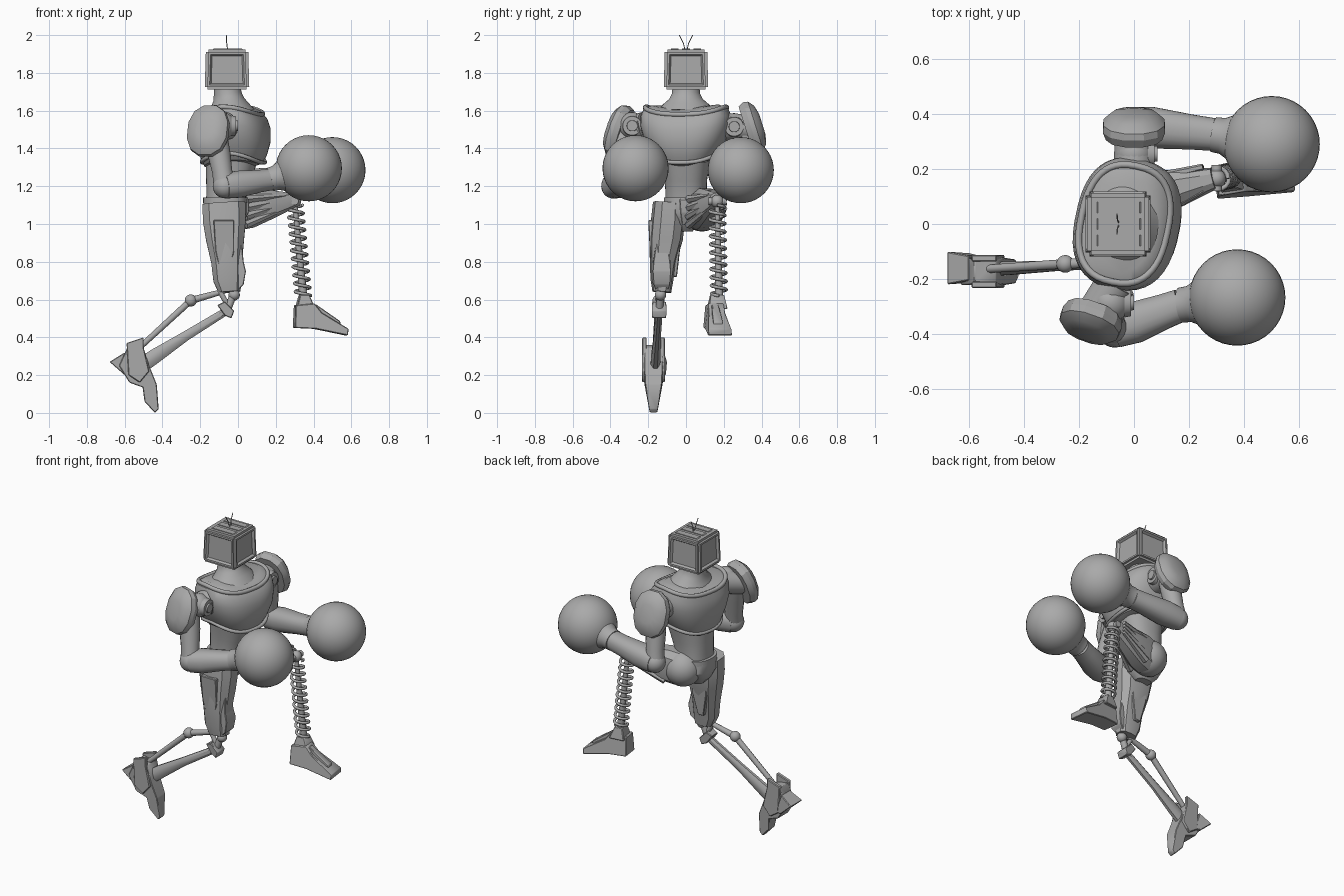
import bpy, bmesh
from math import sin, cos, pi, radians, copysign
from mathutils import Vector, Matrix

old = bpy.data.objects.get("Cube")
if old:
    bpy.data.objects.remove(old)

GREY = (0.4, 0.4, 0.4, 1)
mat = bpy.data.materials.new("plain grey")
mat.use_nodes = True
mat.diffuse_color = GREY
mat.node_tree.nodes["Principled BSDF"].inputs["Base Color"].default_value = GREY


def finish(name, bm, bevel=0, angle=35):
    """Turn a bmesh into a named object with shading and an optional bevel."""
    bmesh.ops.recalc_face_normals(bm, faces=bm.faces)
    if bevel:
        bmesh.ops.bevel(bm, geom=list(bm.edges), offset=bevel, segments=1, affect='EDGES')
    mesh = bpy.data.meshes.new(name)
    bm.to_mesh(mesh)
    bm.free()
    mesh.materials.append(mat)
    mesh.polygons.foreach_set("use_smooth", [True] * len(mesh.polygons))
    mesh.set_sharp_from_angle(angle=radians(angle))
    obj = bpy.data.objects.new(name, mesh)
    bpy.context.collection.objects.link(obj)
    return obj


def loft(name, rings, sides=32, power=2, yaw=0, bend=0, angle=35):
    """Skin rings (x, y, z, ru, rv) that stand square to the first-to-last axis."""
    d = (Vector(rings[-1][:3]) - Vector(rings[0][:3])).normalized()
    ref = Vector((0, 0, 1)) if abs(d.y) > 0.75 else Vector((0, 1, 0))
    v = (ref - d * d.dot(ref)).normalized()
    v = Matrix.Rotation(radians(yaw), 3, d) @ v
    u = v.cross(d)
    bm = bmesh.new()
    loops = []
    for x, y, z, ru, rv in rings:
        loop = []
        for i in range(sides):
            a = 2 * pi * (i + 0.5) / sides
            c, s = [copysign(abs(t) ** (2 / power), t) for t in (cos(a), sin(a))]
            loop.append(bm.verts.new(Vector((x, y, z)) + u * c * ru + v * s * rv + d * bend * s * s))
        loops.append(loop)
    for low, high in zip(loops, loops[1:]):
        for i in range(sides):
            j = (i + 1) % sides
            bm.faces.new((low[i], low[j], high[j], high[i]))
    bm.faces.new(loops[0])
    bm.faces.new(loops[-1])
    return finish(name, bm, angle=angle)


def rod(name, a, b, ra, rb=None, sides=12):
    rb = ra if rb is None else rb
    return loft(name, [(*a, ra, ra), (*b, rb, rb)], sides)


def ball(name, centre, radius, segments=24):
    bm = bmesh.new()
    bmesh.ops.create_uvsphere(bm, u_segments=segments, v_segments=segments // 2, radius=radius,
                              matrix=Matrix.Translation(centre))
    return finish(name, bm, angle=60)


def prism(name, points, y, yaw=0, bevel=0.004):
    """Side profile of (x, z, half width), widened both ways about y and turned about its middle."""
    bm = bmesh.new()
    near = [bm.verts.new((x, y - w, z)) for x, z, w in points]
    far = [bm.verts.new((x, y + w, z)) for x, z, w in points]
    bm.faces.new(near)
    bm.faces.new(far)
    for i in range(len(points)):
        j = (i + 1) % len(points)
        bm.faces.new((near[i], near[j], far[j], far[i]))
    mid = Vector((sum(p[0] for p in points) / len(points), y, 0))
    bmesh.ops.rotate(bm, verts=bm.verts, cent=mid, matrix=Matrix.Rotation(radians(yaw), 3, 'Z'))
    return finish(name, bm, bevel)


def tube(name, points, radius, cyclic=False):
    """Round wire through the points, made into a mesh."""
    curve = bpy.data.curves.new(name, 'CURVE')
    curve.dimensions = '3D'
    curve.bevel_depth = radius
    curve.bevel_resolution = 2
    curve.use_fill_caps = True
    line = curve.splines.new('POLY')
    line.points.add(len(points) - 1)
    for p, co in zip(line.points, points):
        p.co = (*co, 1)
    line.use_cyclic_u = cyclic
    temp = bpy.data.objects.new(name, curve)
    bpy.context.collection.objects.link(temp)
    bm = bmesh.new()
    bm.from_mesh(temp.evaluated_get(bpy.context.evaluated_depsgraph_get()).to_mesh())
    bpy.data.objects.remove(temp)
    return finish(name, bm, angle=60)


def oval(cx, cy, z, ru, rv, yaw, droop, power=2.5):
    """Closed oval path whose front and back sag below its sides."""
    turn = Matrix.Rotation(radians(yaw), 3, 'Z')
    path = []
    for i in range(48):
        a = 2 * pi * i / 48
        c, s = [copysign(abs(t) ** (2 / power), t) for t in (cos(a), sin(a))]
        path.append(Vector((cx, cy, z - droop * c * c)) + turn @ Vector((ru * c, rv * s, 0)))
    return path


# Head: a boxy set with a sunken panel on each upright face
bm = bmesh.new()
bmesh.ops.create_cube(bm, size=1, matrix=Matrix.Translation((-0.058, 0, 1.818)) @ Matrix.Diagonal((0.236, 0.236, 0.212, 1)))
for vert in bm.verts:
    if vert.co.z > 1.82:
        vert.co.x = -0.058 + (vert.co.x + 0.058) * 0.95
        vert.co.y *= 0.95
bmesh.ops.bevel(bm, geom=list(bm.edges), offset=0.014, segments=2, affect='EDGES')
bm.normal_update()
for face in [f for f in bm.faces if f.calc_area() > 0.02 and abs(f.normal.z) < 0.5]:
    bmesh.ops.inset_region(bm, faces=[face], thickness=0.016, depth=0)
    bmesh.ops.inset_region(bm, faces=[face], thickness=0.012, depth=-0.014)
finish("head", bm)
for k in range(3):
    y = (k - 1) * 0.06
    prism("head_top_slat", [(-0.14, 1.92, 0.02), (0.03, 1.92, 0.02), (0.02, 1.928, 0.02), (-0.13, 1.928, 0.02)], y, 0, 0)
for side in (-1, 1):
    tube("antenna", [(-0.055, side * 0.004, 1.92), (-0.06, side * 0.015, 1.96), (-0.062, side * 0.036, 2.0)], 0.0025)

# Neck and twisted torso
TWIST = -12
loft("neck", [(-0.04, 0, 1.59, 0.13, 0.16), (-0.045, 0, 1.63, 0.1, 0.125), (-0.05, 0, 1.66, 0.082, 0.09),
              (-0.055, 0, 1.69, 0.074, 0.075), (-0.057, 0, 1.72, 0.072, 0.072)])
loft("chest", [(-0.03, 0, 1.3, 0.12, 0.11), (-0.025, 0, 1.31, 0.15, 0.155), (-0.022, 0, 1.35, 0.17, 0.185),
               (-0.02, 0, 1.42, 0.187, 0.22), (-0.025, 0, 1.49, 0.19, 0.24), (-0.03, 0, 1.54, 0.178, 0.24),
               (-0.04, 0, 1.58, 0.155, 0.225), (-0.045, 0, 1.6, 0.12, 0.18)], 40, 2.5, TWIST, 0.03)
tube("collar_rim", oval(-0.035, 0, 1.62, 0.158, 0.215, TWIST, 0.04), 0.013, True)
tube("chest_lower_rim", oval(-0.024, 0, 1.375, 0.162, 0.185, TWIST, 0.05), 0.011, True)
loft("waist", [(-0.065, 0, 1.1, 0.105, 0.11), (-0.062, 0, 1.16, 0.105, 0.108), (-0.05, 0, 1.24, 0.12, 0.112),
               (-0.035, 0, 1.34, 0.135, 0.13)], 32, 2.4, -5)
loft("belt", [(-0.068, 0, 1.11, 0.118, 0.118), (-0.068, 0, 1.14, 0.118, 0.118)], 32, 2.5)
loft("pelvis", [(-0.07, 0, 0.96, 0.05, 0.035), (-0.07, 0, 1.0, 0.09, 0.07), (-0.07, 0, 1.06, 0.118, 0.122),
                (-0.07, 0, 1.12, 0.115, 0.115)], 16, 2.6)
prism("belt_buckle", [(0.03, 1.14, 0.03), (0.058, 1.13, 0.035), (0.056, 1.06, 0.03), (0.02, 0.99, 0.02)], 0)


def arm(side, shoulder, pad, outward, elbow, cuff, glove):
    """Shoulder joint, armour pad, bent arm and round glove of one side."""
    shoulder, pad, elbow, cuff, glove = map(Vector, (shoulder, pad, elbow, cuff, glove))
    out = Vector(outward).normalized()
    rod(side + "_shoulder_axle", shoulder * 0.75 + Vector((0, 0, shoulder.z * 0.25)), pad, 0.075, 0.07, 20)
    ball(side + "_shoulder_ball", shoulder, 0.072)
    front = shoulder + Vector((0.05, 0, 0))
    rod(side + "_shoulder_disc", front, front + Vector((0.025, 0, 0)), 0.055, 0.05, 24)
    rod(side + "_shoulder_cap", front, front + Vector((0.035, 0, 0)), 0.032, 0.028, 24)
    shell = [(-0.03, 0.9), (0, 1), (0.025, 0.97), (0.05, 0.75), (0.062, 0.4)]
    loft(side + "_shoulder_pad", [(*(pad + out * h), 0.117 * s, 0.145 * s) for h, s in shell], 12, 2.3, angle=28)
    top = pad.lerp(shoulder, 0.45)
    loft(side + "_upper_arm", [(*top, 0.06, 0.06), (*top.lerp(elbow, 0.4), 0.062, 0.06),
                               (*top.lerp(elbow, 0.75), 0.054, 0.055), (*elbow, 0.06, 0.056)], 16)
    ball(side + "_elbow", elbow, 0.064)
    loft(side + "_forearm", [(*elbow, 0.066, 0.066), (*elbow.lerp(cuff, 0.3), 0.072, 0.076),
                             (*elbow.lerp(cuff, 0.75), 0.06, 0.064), (*cuff, 0.058, 0.06)], 20, 2.3)
    loft(side + "_glove_cuff", [(*cuff, 0.064, 0.064), (*cuff.lerp(glove, 0.15), 0.066, 0.066),
                                (*cuff.lerp(glove, 0.35), 0.088, 0.088), (*cuff.lerp(glove, 0.6), 0.13, 0.13)])
    ball(side + "_glove", glove, 0.175, 40)


arm("right", (-0.085, -0.285, 1.52), (-0.155, -0.35, 1.49), (-0.3, -0.85, 0.3),
    (-0.07, -0.385, 1.2), (0.17, -0.295, 1.235), (0.375, -0.267, 1.295))
arm("left", (0, 0.255, 1.515), (0, 0.345, 1.51), (0, 0.95, 0.3),
    (-0.03, 0.36, 1.21), (0.29, 0.325, 1.25), (0.5, 0.29, 1.285))

# Right leg: armoured thigh, knee joint and thin trailing shin
loft("right_thigh", [(-0.045, -0.128, 0.64, 0.06, 0.05), (-0.055, -0.128, 0.7, 0.078, 0.06),
                     (-0.06, -0.122, 0.8, 0.085, 0.07), (-0.068, -0.105, 0.92, 0.105, 0.088),
                     (-0.072, -0.095, 1.02, 0.118, 0.09), (-0.075, -0.09, 1.11, 0.118, 0.085)], 10, 2.6, angle=25)
prism("right_knee_guard", [(0, 0.65, 0.035), (0.03, 0.68, 0.045), (0.042, 0.75, 0.05), (0.03, 0.8, 0.045),
                           (0.02, 0.9, 0.03), (-0.03, 0.8, 0.05)], -0.128)
prism("right_thigh_plate", [(-0.13, 1.02, 0.088), (-0.02, 1.02, 0.088), (-0.02, 0.86, 0.08), (-0.05, 0.72, 0.064),
                            (-0.09, 0.72, 0.064), (-0.12, 0.86, 0.08)], -0.112)
ball("right_knee_ball", (-0.02, -0.135, 0.625), 0.03)
rod("right_knee_axle", (-0.02, -0.135, 0.64), (-0.05, -0.14, 0.56), 0.02)
prism("right_knee_block", [(-0.11, 0.57, 0.03), (-0.07, 0.59, 0.038), (-0.02, 0.54, 0.038), (-0.035, 0.5, 0.038), (-0.07, 0.515, 0.03)], -0.142)
rod("right_strut_link", (-0.07, -0.135, 0.645), (-0.25, -0.145, 0.595), 0.014, 0.02)
rod("right_strut_brace", (-0.1, -0.14, 0.65), (-0.06, -0.14, 0.58), 0.014)
ball("right_strut_ball", (-0.25, -0.145, 0.595), 0.032)
rod("right_strut", (-0.25, -0.145, 0.595), (-0.56, -0.165, 0.31), 0.018, 0.015)
loft("right_shin", [(-0.06, -0.142, 0.54, 0.022, 0.02), (-0.28, -0.152, 0.405, 0.028, 0.02),
                    (-0.44, -0.16, 0.3, 0.042, 0.026), (-0.57, -0.165, 0.21, 0.045, 0.03)], 8)

# Right foot, pushed off on its toe
prism("right_foot", [(-0.58, 0.36, 0.045), (-0.5, 0.345, 0.045), (-0.47, 0.25, 0.05), (-0.43, 0.15, 0.045), (-0.42, 0.02, 0.022),
                     (-0.44, 0, 0.02), (-0.495, 0.06, 0.03), (-0.505, 0.135, 0.045), (-0.575, 0.16, 0.05), (-0.63, 0.25, 0.05)], -0.172)
prism("right_heel", [(-0.68, 0.27, 0.06), (-0.6, 0.32, 0.045), (-0.56, 0.2, 0.045), (-0.6, 0.2, 0.055)], -0.16)
for side in (-1, 1):
    prism("right_ankle_plate", [(-0.59, 0.37, 0.012), (-0.5, 0.4, 0.012), (-0.5, 0.35, 0.012), (-0.47, 0.22, 0.012),
                                (-0.52, 0.16, 0.012), (-0.58, 0.2, 0.012)], -0.172 + side * 0.048)

# Left leg: raised ribbed thigh
hip, knee = Vector((-0.02, 0.085, 1.07)), Vector((0.29, 0.165, 1.125))
loft("left_thigh", [(*hip, 0.11, 0.085), (*hip.lerp(knee, 0.25), 0.11, 0.085), (*hip.lerp(knee, 0.6), 0.08, 0.068),
                    (*hip.lerp(knee, 0.85), 0.056, 0.05), (*knee, 0.04, 0.04)], 10, 2.6, angle=25)
for side in (-1, 1):
    for k in range(4):
        start = hip + Vector((0.06, side * 0.072, 0.06 - 0.045 * k))
        end = knee + Vector((-0.04, side * 0.042, 0.025 - 0.022 * k))
        rod("left_thigh_rib", start, end, 0.022, 0.012, 6)
ball("left_hip", hip + Vector((-0.02, 0, 0)), 0.11)
ball("left_knee_ball", knee + Vector((0.01, 0, -0.005)), 0.034)
rod("left_knee_axle", (0.3, 0.12, 1.12), (0.3, 0.215, 1.12), 0.02)

# Left shin: a coil spring around a thin core
top, bottom = Vector((0.302, 0.165, 1.1)), Vector((0.345, 0.175, 0.62))
TURNS, STEPS = 11, 16
helix = []
for i in range(TURNS * STEPS + 1):
    a = 2 * pi * i / STEPS
    helix.append(top.lerp(bottom, i / (TURNS * STEPS)) + Vector((cos(a), sin(a), 0)) * 0.04)
tube("left_spring", helix, 0.0085)
rod("left_spring_core", top, bottom, 0.013, 0.022)

# Left foot
prism("left_ankle", [(0.305, 0.55, 0.05), (0.325, 0.625, 0.035), (0.375, 0.625, 0.035), (0.405, 0.55, 0.05)], 0.165, 7)
prism("left_foot", [(0.3, 0.57, 0.045), (0.295, 0.45, 0.055), (0.405, 0.445, 0.06), (0.575, 0.41, 0.065),
                    (0.58, 0.445, 0.06), (0.44, 0.53, 0.045), (0.4, 0.58, 0.04)], 0.162, 7)
prism("left_foot_ridge", [(0.4, 0.55, 0.02), (0.41, 0.575, 0.018), (0.54, 0.485, 0.025), (0.54, 0.46, 0.025)], 0.162, 7)
